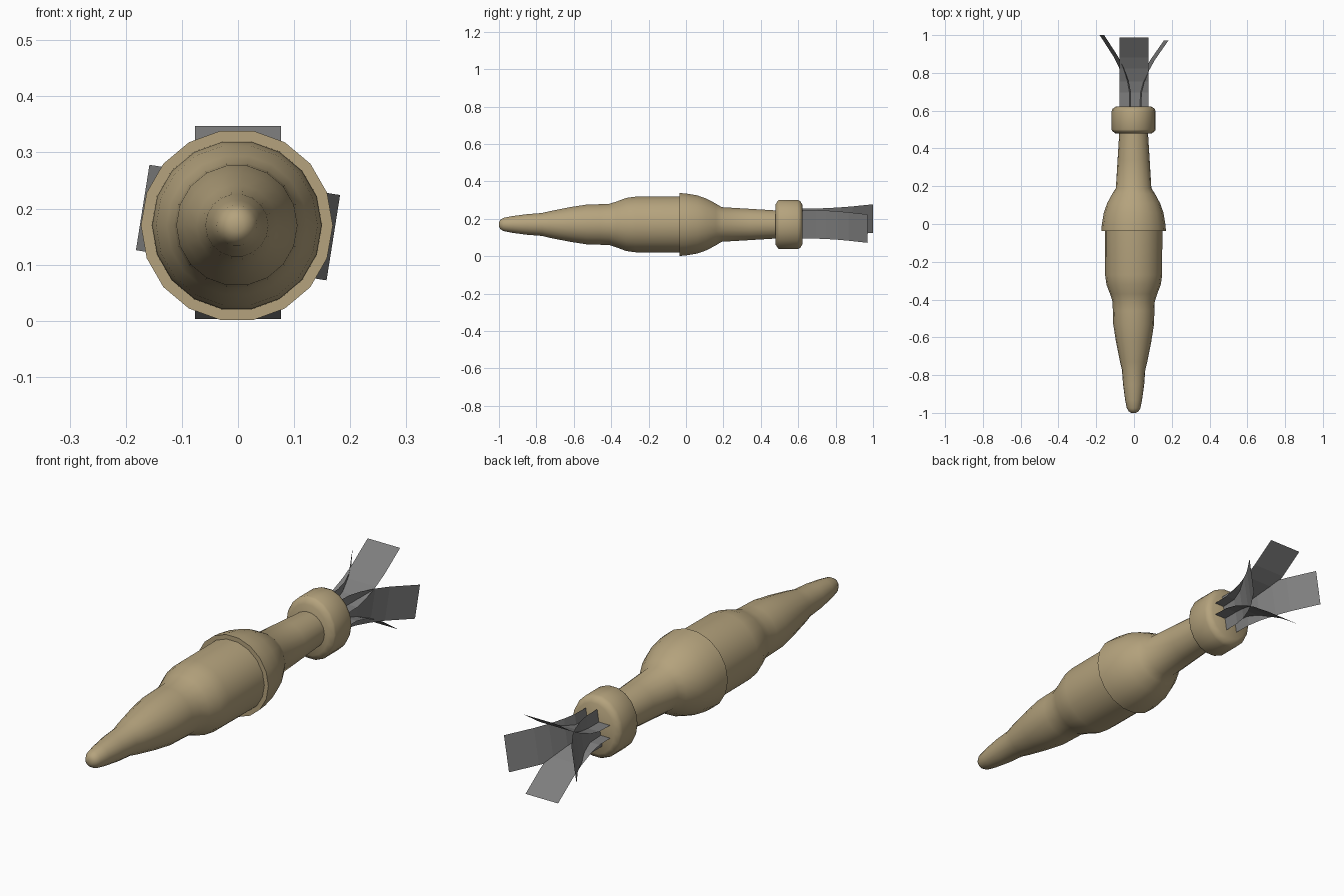
import bpy
import math
from mathutils import Matrix, Vector

if "Cube" in bpy.data.objects:
    bpy.data.objects.remove(bpy.data.objects["Cube"], do_unlink=True)

SIDES = 18


def make_material(name, rgb):
    mat = bpy.data.materials.new(name)
    mat.use_nodes = True
    colour = (*rgb, 1)
    mat.diffuse_color = colour
    bsdf = mat.node_tree.nodes["Principled BSDF"]
    bsdf.inputs["Base Color"].default_value = colour
    bsdf.inputs["Roughness"].default_value = 0.8
    return mat


def make_object(name, verts, faces, mat, angle):
    mesh = bpy.data.meshes.new(name)
    mesh.from_pydata(verts, [], faces)
    mesh.materials.append(mat)
    obj = bpy.data.objects.new(name, mesh)
    bpy.context.collection.objects.link(obj)
    bpy.ops.object.select_all(action='DESELECT')
    obj.select_set(True)
    bpy.context.view_layer.objects.active = obj
    bpy.ops.object.shade_smooth_by_angle(angle=math.radians(angle))
    return obj


def lathe(name, profile, mat, centre, squash=1.0):
    """Turn (y, radius) points around the long axis and cap both ends."""
    verts, faces = [], []
    for y, r in profile:
        for i in range(SIDES):
            a = math.tau * (i + 0.5) / SIDES
            verts.append((centre[0] + squash * r * math.sin(a), y, centre[1] + r * math.cos(a)))
    for k in range(len(profile) - 1):
        for i in range(SIDES):
            j = (i + 1) % SIDES
            a, b = k * SIDES, (k + 1) * SIDES
            faces.append((a + i, b + i, b + j, a + j))
    faces.append(tuple(range(SIDES)))
    last = (len(profile) - 1) * SIDES
    faces.append(tuple(last + i for i in reversed(range(SIDES))))
    return make_object(name, verts, faces, mat, 40)


tan = make_material("tan_paint", (0.46, 0.365, 0.205))
grey = make_material("grey_metal", (0.21, 0.21, 0.21))
centre = (-0.002, 0.17)

# Stepped nose and cylindrical front body
lathe("nose_body", [
    (-1.0, 0.012), (-0.992, 0.026), (-0.975, 0.036), (-0.93, 0.045), (-0.85, 0.056),
    (-0.77, 0.062), (-0.73, 0.072), (-0.62, 0.094), (-0.53, 0.108), (-0.46, 0.11),
    (-0.41, 0.112), (-0.37, 0.125), (-0.32, 0.144), (-0.27, 0.151), (-0.03, 0.152),
], tan, centre)

# Domed rear body tapering into the tail tube
lathe("rear_body", [
    (-0.036, 0.171), (0.0, 0.168), (0.06, 0.158), (0.11, 0.14), (0.16, 0.113),
    (0.19, 0.094), (0.34, 0.085), (0.5, 0.075),
], tan, centre)

# Slightly oval collar around the tail
lathe("tail_collar", [
    (0.478, 0.108), (0.492, 0.13), (0.5, 0.134), (0.595, 0.134), (0.61, 0.128), (0.622, 0.108),
], tan, centre, squash=0.87)

# Four flared sheet fins: name, roll about the long axis, length factor
PATH = [(0.61, 0.027), (0.7, 0.029), (0.76, 0.042), (0.83, 0.069), (0.89, 0.1), (1.0, 0.172)]
HALF_WIDTH = 0.077
for name, roll, length in [("top_fin", 0, 0.965), ("left_fin", 99, 0.925),
                           ("bottom_fin", 180, 0.935), ("right_fin", 279, 1.0)]:
    turn = Matrix.Rotation(math.radians(roll), 3, 'Y')
    verts = []
    for y, r in PATH:
        for side in (-1, 1):
            point = Vector((side * HALF_WIDTH, PATH[0][0] + (y - PATH[0][0]) * length, r))
            verts.append(turn @ point + Vector((0, 0, 0.175)))
    faces = [(2 * k, 2 * k + 1, 2 * k + 3, 2 * k + 2) for k in range(len(PATH) - 1)]
    make_object(name, verts, faces, grey, 5)
